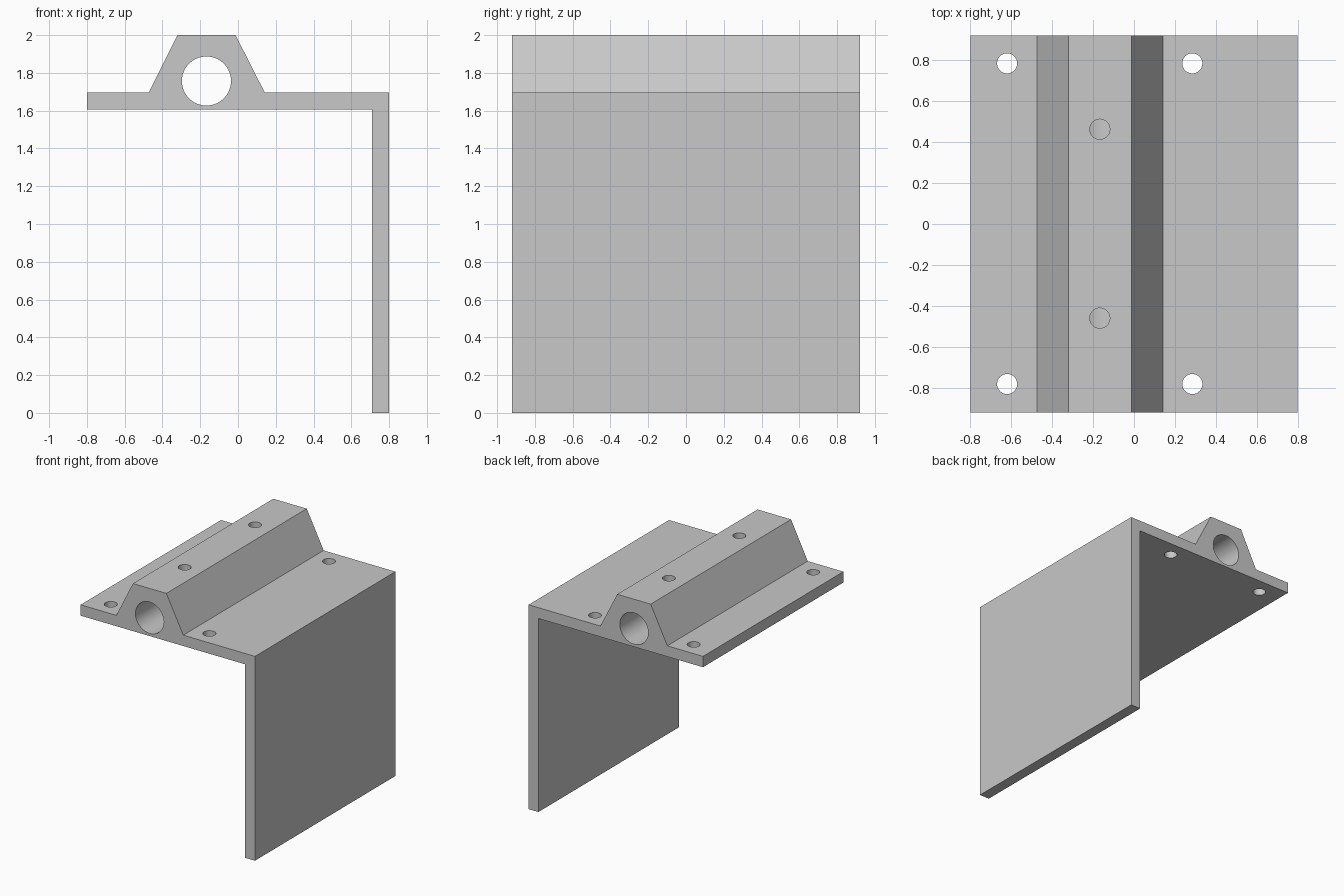
import bpy
import bmesh
import math

if "Cube" in bpy.data.objects:
    bpy.data.objects.remove(bpy.data.objects["Cube"], do_unlink=True)

HALF_DEPTH = 0.92
BORE_X, BORE_Z, BORE_R = -0.167, 1.757, 0.13
HOLE_R = 0.049

grey = bpy.data.materials.new("light grey")
grey.use_nodes = True
grey.diffuse_color = (0.578, 0.578, 0.578, 1)
grey.node_tree.nodes["Principled BSDF"].inputs["Base Color"].default_value = grey.diffuse_color


def make_object(name, bm):
    bmesh.ops.recalc_face_normals(bm, faces=bm.faces)
    mesh = bpy.data.meshes.new(name)
    bm.to_mesh(mesh)
    bm.free()
    mesh.materials.append(grey)
    obj = bpy.data.objects.new(name, mesh)
    bpy.context.collection.objects.link(obj)
    return obj


def cutter(name, location, radius, length, along_y=False):
    bm = bmesh.new()
    bmesh.ops.create_cone(bm, cap_ends=True, segments=64, radius1=radius,
                          radius2=radius, depth=length)
    obj = make_object(name, bm)
    obj.location = location
    if along_y:
        obj.rotation_euler.x = math.pi / 2
    obj.hide_render = True
    return obj


# Bracket: top plate, raised trapezoid rail and hanging side plate in one profile
profile = [(-0.80, 1.605), (0.71, 1.605), (0.71, 0), (0.80, 0), (0.80, 1.695),
           (0.142, 1.695), (-0.013, 2), (-0.32, 2), (-0.473, 1.695), (-0.80, 1.695)]
bm = bmesh.new()
face = bm.faces.new([bm.verts.new((x, -HALF_DEPTH, z)) for x, z in profile])
extruded = bmesh.ops.extrude_face_region(bm, geom=[face], use_keep_orig=True)
moved = [v for v in extruded["geom"] if isinstance(v, bmesh.types.BMVert)]
bmesh.ops.translate(bm, verts=moved, vec=(0, 2 * HALF_DEPTH, 0))
bracket = make_object("bracket", bm)

# Long bore, set-screw holes opening into it, and corner mounting holes
cutters = [cutter("bore_cutter", (BORE_X, 0, BORE_Z), BORE_R, 3, along_y=True)]
for y in (-0.46, 0.463):
    cutters.append(cutter("set_screw_cutter", (BORE_X, y, 1.95), HOLE_R, 0.36))
for x in (-0.62, 0.285):
    for y in (-0.782, 0.785):
        cutters.append(cutter("mounting_hole_cutter", (x, y, 1.65), HOLE_R, 0.4))

for tool in cutters:
    mod = bracket.modifiers.new(tool.name, "BOOLEAN")
    mod.operation = "DIFFERENCE"
    mod.solver = "EXACT"
    mod.object = tool

# Apply the cuts, then remove the helpers
bpy.ops.object.select_all(action="DESELECT")
bracket.select_set(True)
bpy.context.view_layer.objects.active = bracket
for mod in list(bracket.modifiers):
    bpy.ops.object.modifier_apply(modifier=mod.name)
for tool in cutters:
    bpy.data.objects.remove(tool, do_unlink=True)

# Smooth hole walls with crisp edges
bpy.ops.object.shade_smooth_by_angle(angle=math.radians(20))
